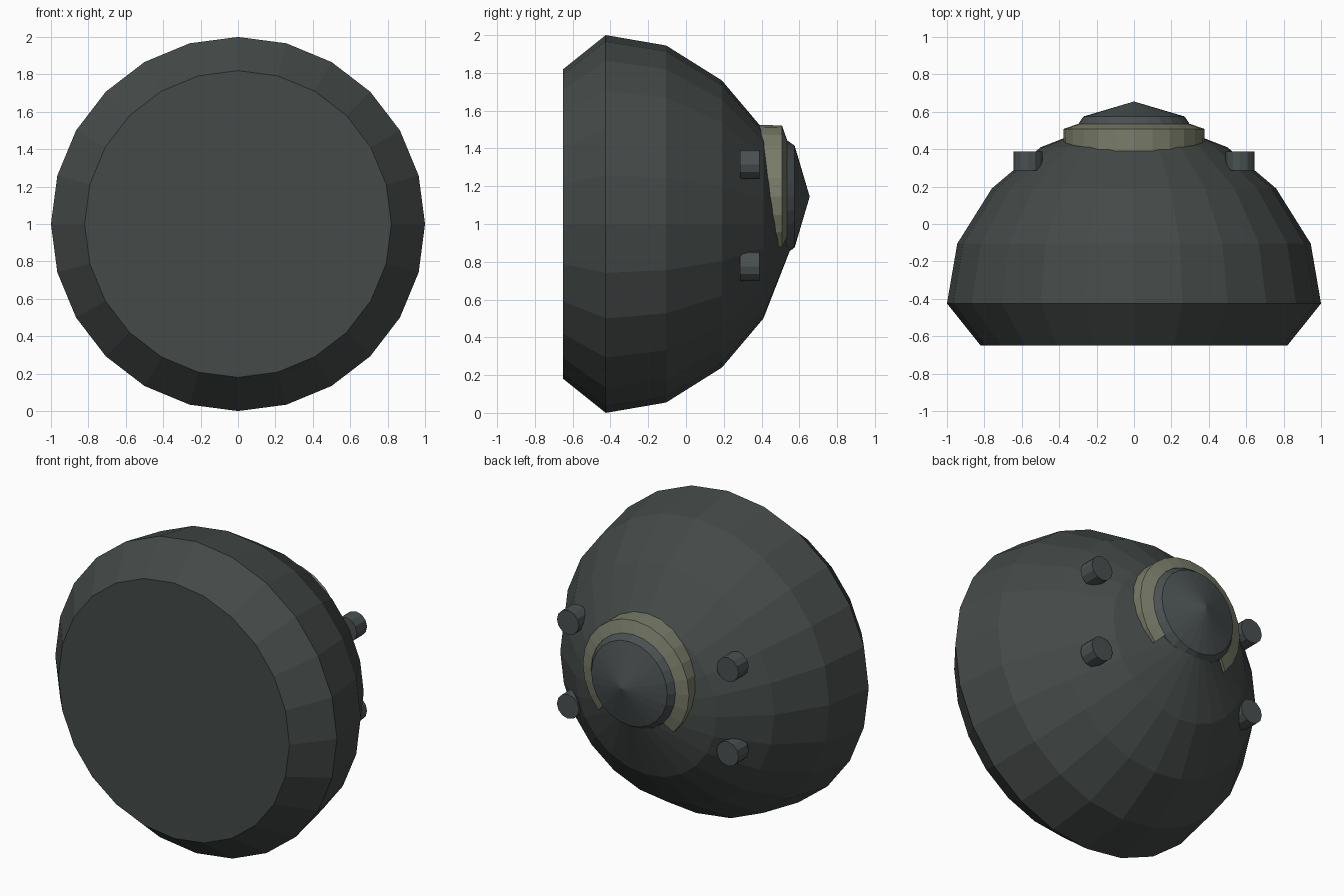
import bpy, bmesh, math

if "Cube" in bpy.data.objects:
    bpy.data.objects.remove(bpy.data.objects["Cube"])


def material(name, rgb):
    m = bpy.data.materials.new(name)
    m.diffuse_color = (*rgb, 1)
    m.use_nodes = True
    m.node_tree.nodes["Principled BSDF"].inputs["Base Color"].default_value = m.diffuse_color
    return m


DARK = material("dark_grey", (0.058, 0.068, 0.064))
STEEL = material("steel_grey", (0.068, 0.080, 0.082))
TAN = material("tan", (0.19, 0.20, 0.14))


def finish(bm, name, mat):
    bmesh.ops.remove_doubles(bm, verts=bm.verts, dist=1e-5)
    bmesh.ops.recalc_face_normals(bm, faces=bm.faces)
    me = bpy.data.meshes.new(name)
    bm.to_mesh(me)
    bm.free()
    me.materials.append(mat)
    ob = bpy.data.objects.new(name, me)
    bpy.context.collection.objects.link(ob)
    return ob


def lathe(name, profile, mat, cx=0, cz=1, sides=24, start=0, sweep=360, closed=False):
    """Turn a (radius, y) profile around a y-parallel axis; cap partial sweeps."""
    bm = bmesh.new()
    full = sweep == 360
    count = sides if full else sides + 1
    rows = []
    for i in range(count):
        a = math.radians(start + sweep * i / sides)
        rows.append([bm.verts.new((cx + r * math.cos(a), y, cz + r * math.sin(a)))
                     for r, y in profile])
    n = len(profile)
    for i in range(sides):
        a, b = rows[i], rows[(i + 1) % count]
        for j in range(n if closed else n - 1):
            k = (j + 1) % n
            quad = [a[j], a[k], b[k], b[j]]
            # collapse quads touching the axis into triangles
            if profile[j][0] == 0:
                quad = [a[j], a[k], b[k]]
            elif profile[k][0] == 0:
                quad = [a[j], a[k], b[j]]
            bm.faces.new(quad)
    if full and not closed:
        # flat end discs
        for j in (0, n - 1):
            if profile[j][0] > 0:
                bm.faces.new([row[j] for row in rows])
    elif not full:
        bm.faces.new(rows[0])
        bm.faces.new(rows[-1])
    return finish(bm, name, mat)


# Domed body with flat front and chamfered rim
lathe("domed_body", [(0.82, -0.65), (1.0, -0.425), (0.945, -0.105), (0.76, 0.19),
                     (0.50, 0.41), (0, 0.605)], DARK)

# Open collar around the rear cap
lathe("collar", [(0.38, 0.33), (0.377, 0.508), (0.30, 0.535), (0.28, 0.33)], TAN,
      cz=1.145, sides=18, start=-45, sweep=270, closed=True)

# Shallow conical rear cap
lathe("rear_cap", [(0.30, 0.40), (0.30, 0.532), (0.27, 0.575), (0, 0.655)], STEEL, cz=1.145)

# Four mounting pegs
for side, x in (("left", -0.567), ("right", 0.567)):
    for level, z in (("upper", 1.315), ("lower", 0.775)):
        lathe(f"peg_{level}_{side}", [(0.078, 0.285), (0.078, 0.388)], STEEL,
              cx=x, cz=z, sides=12)
